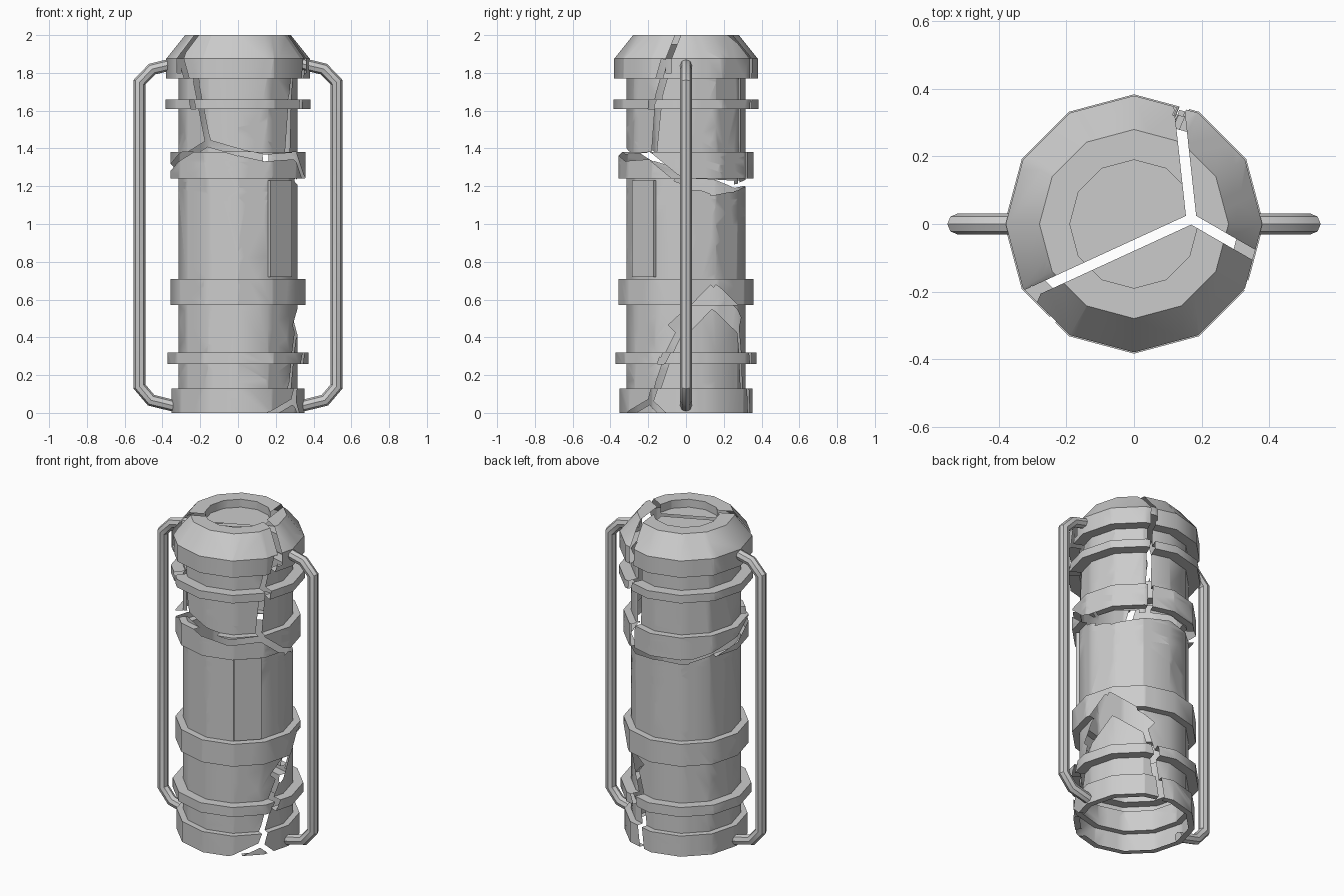
import bpy, bmesh
from math import cos, sin, radians, pi
from mathutils import Vector, Matrix

if "Cube" in bpy.data.objects:
    bpy.data.objects.remove(bpy.data.objects["Cube"])

SIDES = 12


def finish(name, bm):
    me = bpy.data.meshes.new(name)
    bm.to_mesh(me)
    bm.free()
    ob = bpy.data.objects.new(name, me)
    bpy.context.collection.objects.link(ob)
    bpy.ops.object.select_all(action='DESELECT')
    ob.select_set(True)
    bpy.context.view_layer.objects.active = ob
    bpy.ops.object.shade_smooth_by_angle(angle=radians(35))
    return ob


def polar(deg, z, r=0.335):
    return Vector((r * cos(radians(deg)), r * sin(radians(deg)), z))


def cut(bm, p, q, width, out, limit):
    """Remove a straight strip of shell, looking along the direction 'out'."""
    along = q - p
    along = (along - out * along.dot(out)).normalized()
    side = along.cross(out).normalized()
    w = width / 2
    planes = [(p + side * w, side), (p - side * w, -side),
              (q + along * w * 0.6, along), (p - along * w * 0.6, -along),
              (out * limit, -out)]
    faces = list(bm.faces)
    for co, no in planes:
        edges = {e for f in faces for e in f.edges}
        verts = {v for f in faces for v in f.verts}
        old = set(bm.faces) - set(faces)
        bmesh.ops.bisect_plane(bm, geom=list(verts) + list(edges) + faces,
                               dist=1e-5, plane_co=co, plane_no=no)
        faces = [f for f in bm.faces if f not in old
                 and (f.calc_center_median() - co).dot(no) < 0]
        if not faces:
            return
    bmesh.ops.delete(bm, geom=faces, context='FACES')


# Canister shell: open at the bottom, recessed at the top
R = 0.315
profile = [(R, 0), (0.352, 0), (0.352, 0.13), (R, 0.13)]
for r, z0, z1 in [(0.374, 0.26, 0.32), (0.358, 0.57, 0.71),
                  (0.358, 1.24, 1.38), (0.384, 1.61, 1.66)]:
    profile += [(R, z0), (r, z0), (r, z1), (R, z1)]
profile += [(R, 1.77), (0.38, 1.77), (0.38, 1.875), (0.28, 2.0),
            (0.19, 2.0), (0.19, 1.95)]

bm = bmesh.new()
rings = [[bm.verts.new(polar(i * 360 / SIDES, z, r)) for i in range(SIDES)]
         for r, z in profile]
for a, b in zip(rings, rings[1:]):
    for i in range(SIDES):
        j = (i + 1) % SIDES
        bm.faces.new((a[i], a[j], b[j], b[i]))
bm.faces.new(rings[-1])

# Cracks around the side: strip width, then points as (angle, height)
cracks = [
    (0.035, [(-146, 1.9), (-136, 1.75), (-121, 1.43)]),
    (0.035, [(-121, 1.43), (-90, 1.38), (-66, 1.35), (-33, 1.36), (-7, 1.24),
             (28, 1.17), (65, 1.2), (95, 1.22), (125, 1.21), (155, 1.26),
             (180, 1.3), (208, 1.35), (239, 1.43)]),
    (0.06, [(10, 1.21), (50, 1.2)]),
    (0.035, [(-33, 1.36), (-28, 1.66), (-18, 1.86)]),
    (0.03, [(68, 1.9), (66, 1.55), (65, 1.2)]),
    (0.035, [(-33, 0.06), (-20, 0.28), (-5, 0.45)]),
    (0.10, [(-5, 0.45), (25, 0.62), (60, 0.48)]),
    (0.035, [(60, 0.48), (70, 0.3), (78, -0.02)]),
    (0.03, [(-33, 0.06), (-62, -0.01)]),
    (0.03, [(-33, 0.06), (-20, -0.01)]),
]
for width, pts in cracks:
    for (a0, z0), (a1, z1) in zip(pts, pts[1:]):
        cut(bm, polar(a0, z0), polar(a1, z1), width,
            polar((a0 + a1) / 2, 0, 1), 0.05)

# Three cracks across the top
hub = Vector((0.17, 0.015, 2))
for x, y, width in [(0.13, 0.38, 0.03), (0.37, -0.10, 0.03),
                    (-0.32, -0.21, 0.03)]:
    cut(bm, hub, Vector((x, y, 2)), width, Vector((0, 0, 1)), 1.8)
loose = [v for v in bm.verts if not v.link_faces]
bmesh.ops.delete(bm, geom=loose, context='VERTS')
finish("cracked_canister", bm)

# Raised plate on the front right of the body
bm = bmesh.new()
bmesh.ops.create_cube(bm, size=1, matrix=Matrix.Rotation(-pi / 4, 4, 'Z')
                      @ Matrix.Translation((0.3125, 0, 0.975))
                      @ Matrix.Diagonal((0.025, 0.16, 0.51, 1)))
finish("side_plate", bm)

# Bent tube handles, one on each side
path = [(0.34, 1.848), (0.455, 1.82), (0.522, 1.75),
        (0.522, 0.14), (0.46, 0.067), (0.33, 0.035)]
for name, sx in [("right_handle", 1), ("left_handle", -1)]:
    pts = [Vector((sx * x, 0, z)) for x, z in path]
    bm = bmesh.new()
    loops = []
    for i, p in enumerate(pts):
        d0 = (p - pts[max(i - 1, 0)]).normalized()
        d1 = (pts[min(i + 1, len(pts) - 1)] - p).normalized()
        t = (d0 + d1).normalized()
        n = Vector((0, 1, 0)).cross(t)
        stretch = 1 / max(t.dot(d1 if d1.length else d0), 0.5)
        loops.append([bm.verts.new(p + n * (0.031 * stretch * cos(k * pi / 4))
                                   + Vector((0, 0.031 * sin(k * pi / 4), 0)))
                      for k in range(8)])
    for a, b in zip(loops, loops[1:]):
        for k in range(8):
            m = (k + 1) % 8
            bm.faces.new((a[k], a[m], b[m], b[k]))
    bm.faces.new(loops[0])
    bm.faces.new(loops[-1])
    bmesh.ops.recalc_face_normals(bm, faces=bm.faces)
    finish(name, bm)
